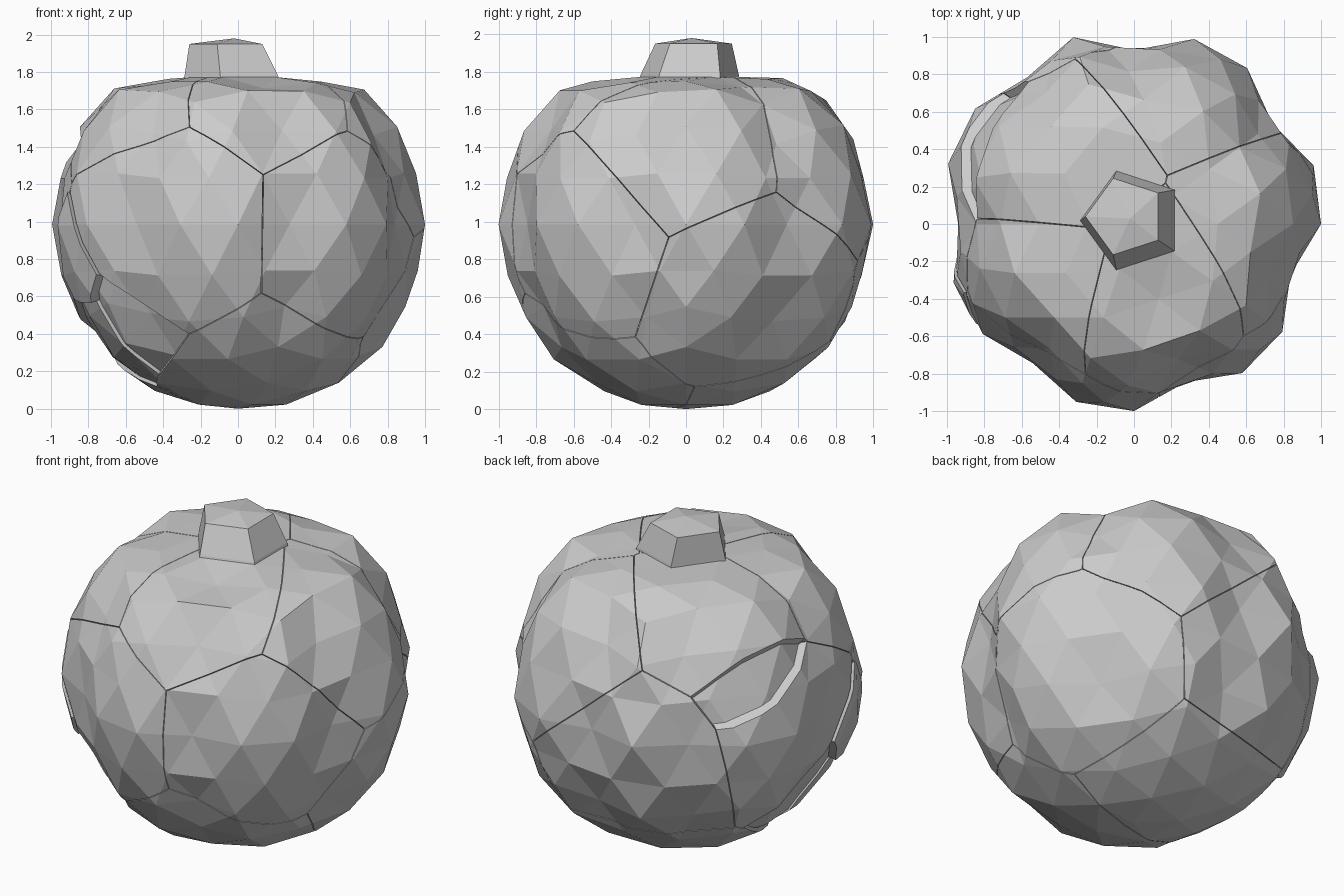
import bpy, bmesh, math
from mathutils import Vector, Matrix

if "Cube" in bpy.data.objects:
    bpy.data.objects.remove(bpy.data.objects["Cube"])

CENTRE = Vector((0, 0, 0.985))
GAP = 0.004

# Plan radius every 18 degrees: the lobes and grooves of the gourd
LOBES = [1.0, 1.01, .915, 1.03, 1.04, .93, 1.05, .97, 1.05, 1.045,
         .94, 1.0, 1.0, .92, 1.0, 1.0, .89, .985, .98, .88]


def lobe_radius(angle):
    t = (angle % math.tau) / math.tau * len(LOBES)
    i = int(t) % len(LOBES)
    return LOBES[i] + (LOBES[(i + 1) % len(LOBES)] - LOBES[i]) * (t - int(t))


# Lobed body: low-poly ball with vertical grooves and a flattened top
def make_body():
    bm = bmesh.new()
    bmesh.ops.create_icosphere(bm, subdivisions=3, radius=1,
                               matrix=Matrix.Rotation(math.pi, 4, 'Z'))
    for v in bm.verts:
        x, y, z = v.co
        flat = math.hypot(x, y)
        k = 1 + (lobe_radius(math.atan2(y, x)) - 1) * min(1, flat * 1.15)
        if flat < 0.4 and z > 0:
            z = 0.80
        elif z > 0.78:
            z = 0.775 + (k - 1) * 0.6
        elif z > 0.4:
            z = z * 1.01 + (k - 1) * 0.2
        elif -0.97 < z < -0.6:
            k *= 1.025
            z *= 1.01
        z = min(z, 0.80)
        v.co = Vector((x * k, y * k, z * 0.985)) + CENTRE
    return bm


def keep_side(bm, point, normal):
    """Cut away everything in front of the plane and cap the cut."""
    bmesh.ops.bisect_plane(bm, geom=bm.verts[:] + bm.edges[:] + bm.faces[:], dist=1e-5,
                           plane_co=point, plane_no=normal, clear_outer=True)
    rim = [e for e in bm.edges if e.is_boundary]
    if rim:
        bmesh.ops.holes_fill(bm, edges=rim, sides=0)


def to_object(bm, name):
    bmesh.ops.recalc_face_normals(bm, faces=bm.faces[:])
    mesh = bpy.data.meshes.new(name)
    bm.to_mesh(mesh)
    bm.free()
    ob = bpy.data.objects.new(name, mesh)
    bpy.context.collection.objects.link(ob)
    return ob


# Shard centres, size bias, and inward push for the loose chips
shards = [
    ((-.50, -.70, .95), 0, 0), ((.76, -.70, .93), 0, 0), ((.10, -.45, .02), 0, 0),
    ((.70, -.02, 1.50), 0, 0), ((.78, .40, .55), 0, 0), ((.35, .80, 1.45), 0, 0),
    ((-.25, .85, .75), 0, 0), ((-.45, .25, 1.60), 0, 0), ((.12, -.42, 1.80), 0, 0),
    ((-.80, .15, .95), 0, 0), ((-.10, .30, .12), 0, 0), ((-.50, -.25, 1.62), 0, 0),
    ((-.85, .34, 1.32), -.12, .05), ((-.90, -.36, .66), -.06, -.015),
    ((-.74, -.54, .50), -.08, .04), ((-.84, -.32, .46), -.06, .02),
    ((-.90, -.12, .52), -.07, .03),
]

body = make_body()
for i, (seed, size, push) in enumerate(shards):
    seed = Vector(seed)
    bm = body.copy()
    for j, (other, other_size, _) in enumerate(shards):
        if i != j and bm.faces:
            n = Vector(other) - seed
            d = n.length
            n.normalize()
            keep_side(bm, seed + n * (d / 2 + (size - other_size) / (2 * d) - GAP / 2), n)
    if not bm.faces:
        bm.free()
        continue
    ob = to_object(bm, "shell_shard_%02d" % i)
    ob.location = (CENTRE - seed).normalized() * push
body.free()

# Stubby five-sided stem with a slightly domed top
bm = bmesh.new()
rings = []
for r, cx, cy, z in ((.30, 0, .01, 1.68), (.275, -.01, .02, 1.785), (.215, -.045, .04, 1.95)):
    rings.append([bm.verts.new((cx + r * math.cos(a), cy + r * math.sin(a), z))
                  for a in (math.radians(36 + 72 * k) for k in range(5))])
tip = bm.verts.new((-.02, .03, 1.98))
bm.faces.new(rings[0][::-1])
for k in range(5):
    m = (k + 1) % 5
    for lo, hi in zip(rings, rings[1:]):
        bm.faces.new((lo[k], lo[m], hi[m], hi[k]))
    bm.faces.new((rings[2][k], rings[2][m], tip))
to_object(bm, "stem")
